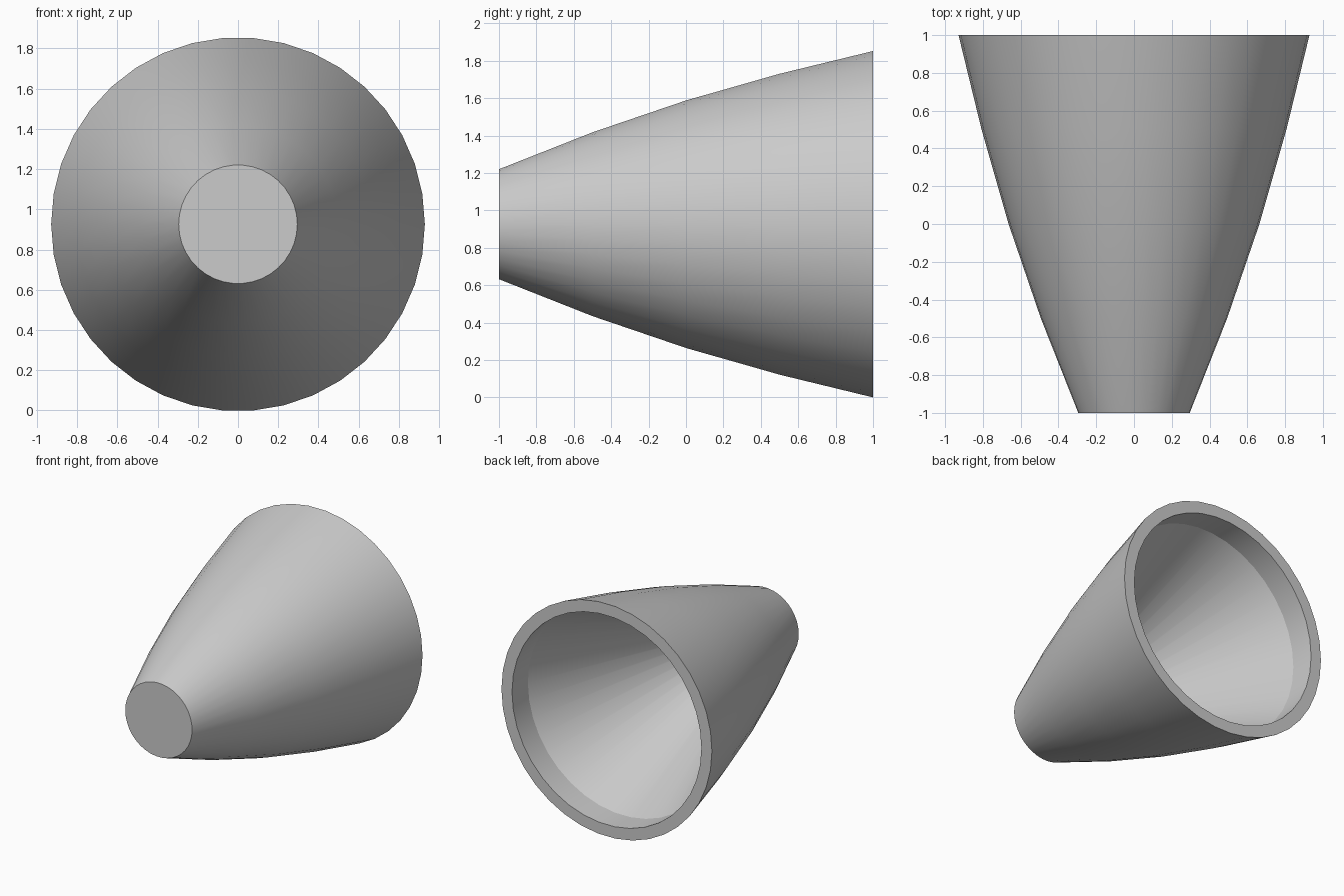
import bpy, bmesh, math

if "Cube" in bpy.data.objects:
    bpy.data.objects.remove(bpy.data.objects["Cube"])

SIDES = 38
RIM = 0.929
AXIS_Z = RIM * math.cos(math.pi / SIDES)

# Profile as (y, radius): closed nose, curved outside, flat rim, lip, inner cone
profile = [(-1.0, 0.295), (-0.5, 0.493), (0.0, 0.664), (0.5, 0.807), (1.0, RIM),
           (1.0, 0.836), (0.8, 0.836), (-0.9, 0.1)]

bm = bmesh.new()
rings = []
for y, r in profile:
    ring = []
    for i in range(SIDES):
        a = 2 * math.pi * i / SIDES
        ring.append(bm.verts.new((r * math.cos(a), y, AXIS_Z + r * math.sin(a))))
    rings.append(ring)

# Walls between neighbouring rings
for a, b in zip(rings, rings[1:]):
    for i in range(SIDES):
        j = (i + 1) % SIDES
        bm.faces.new((a[i], a[j], b[j], b[i]))

# Nose cap and inner floor
bm.faces.new(rings[0])
bm.faces.new(rings[-1])
bmesh.ops.recalc_face_normals(bm, faces=bm.faces)

mesh = bpy.data.meshes.new("hollow_cone")
bm.to_mesh(mesh)
bm.free()
cone = bpy.data.objects.new("hollow_cone", mesh)
bpy.context.collection.objects.link(cone)

# Smooth walls with sharp rim, lip and nose edges
bpy.context.view_layer.objects.active = cone
cone.select_set(True)
bpy.ops.object.shade_smooth_by_angle(angle=math.radians(20))
